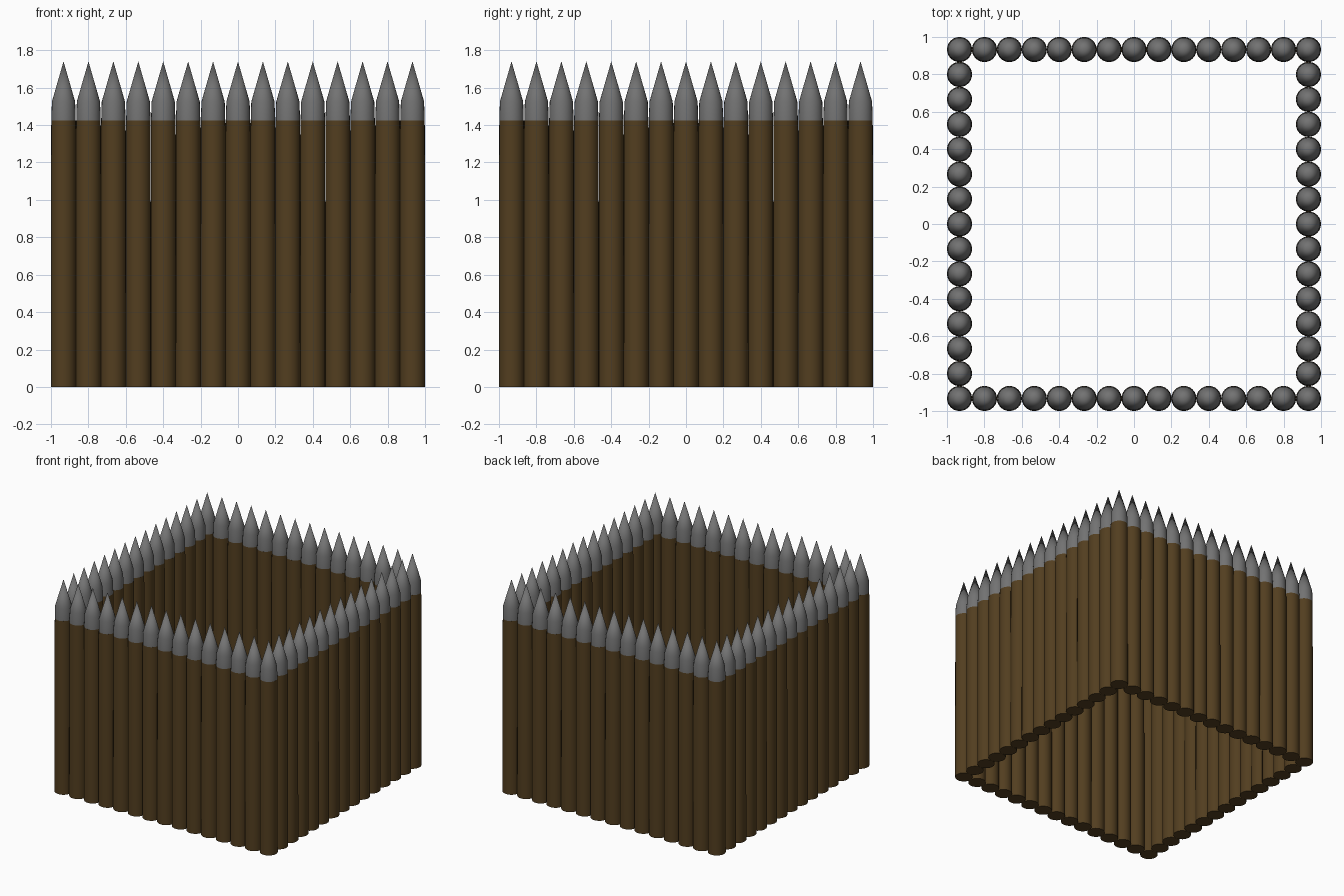
import bpy, bmesh, math

if "Cube" in bpy.data.objects:
    bpy.data.objects.remove(bpy.data.objects["Cube"])

N, SIDES = 15, 24            # posts per wall, sides per post
R = 0.0672                   # post radius at the foot
HALF = 1 - R                 # centre line of each wall
STEP = 2 * HALF / (N - 1)


def material(name, rgb):
    m = bpy.data.materials.new(name)
    m.diffuse_color = (*rgb, 1)
    m.use_nodes = True
    m.node_tree.nodes["Principled BSDF"].inputs["Base Color"].default_value = m.diffuse_color
    return m


def lathe(name, profile, mat=None):
    """Spin a (radius, z) profile around z; radius 0 makes a point."""
    bm = bmesh.new()
    rings = []
    for r, z in profile:
        if r == 0:
            rings.append([bm.verts.new((0, 0, z))])
        else:
            rings.append([bm.verts.new((r * math.cos(2 * math.pi * i / SIDES),
                                        r * math.sin(2 * math.pi * i / SIDES), z))
                          for i in range(SIDES)])
    for a, b in zip(rings, rings[1:]):
        for i in range(SIDES):
            j = (i + 1) % SIDES
            bm.faces.new((a[i], a[j], b[0]) if len(b) == 1 else (a[i], a[j], b[j], b[i]))
    bm.faces.new(rings[0][::-1])
    if len(rings[-1]) > 1:
        bm.faces.new(rings[-1])
    me = bpy.data.meshes.new(name)
    bm.to_mesh(me)
    bm.free()
    if mat:
        me.materials.append(mat)
    return me


wood = material("dark_wood", (0.085, 0.048, 0.014))
steel = material("grey_metal", (0.17, 0.17, 0.17))

# one log and one pointed cap, shared by every post
log = lathe("log", [(R, 0), (0.0663, 1.36), (0.0653, 1.425)], wood)
cap = lathe("spike_cap", [(0.0652, 1.425), (0.0622, 1.525), (0, 1.74)], steel)

# square ring of posts
for i in range(N):
    for j in range(N):
        if i in (0, N - 1) or j in (0, N - 1):
            for me in (log, cap):
                ob = bpy.data.objects.new(f"{me.name}_{i}_{j}", me)
                ob.location = (-HALF + i * STEP, -HALF + j * STEP, 0)
                bpy.context.collection.objects.link(ob)

# smooth round sides, crisp rims
for me in (log, cap):
    me.shade_smooth()
    me.set_sharp_from_angle(angle=math.radians(30))
